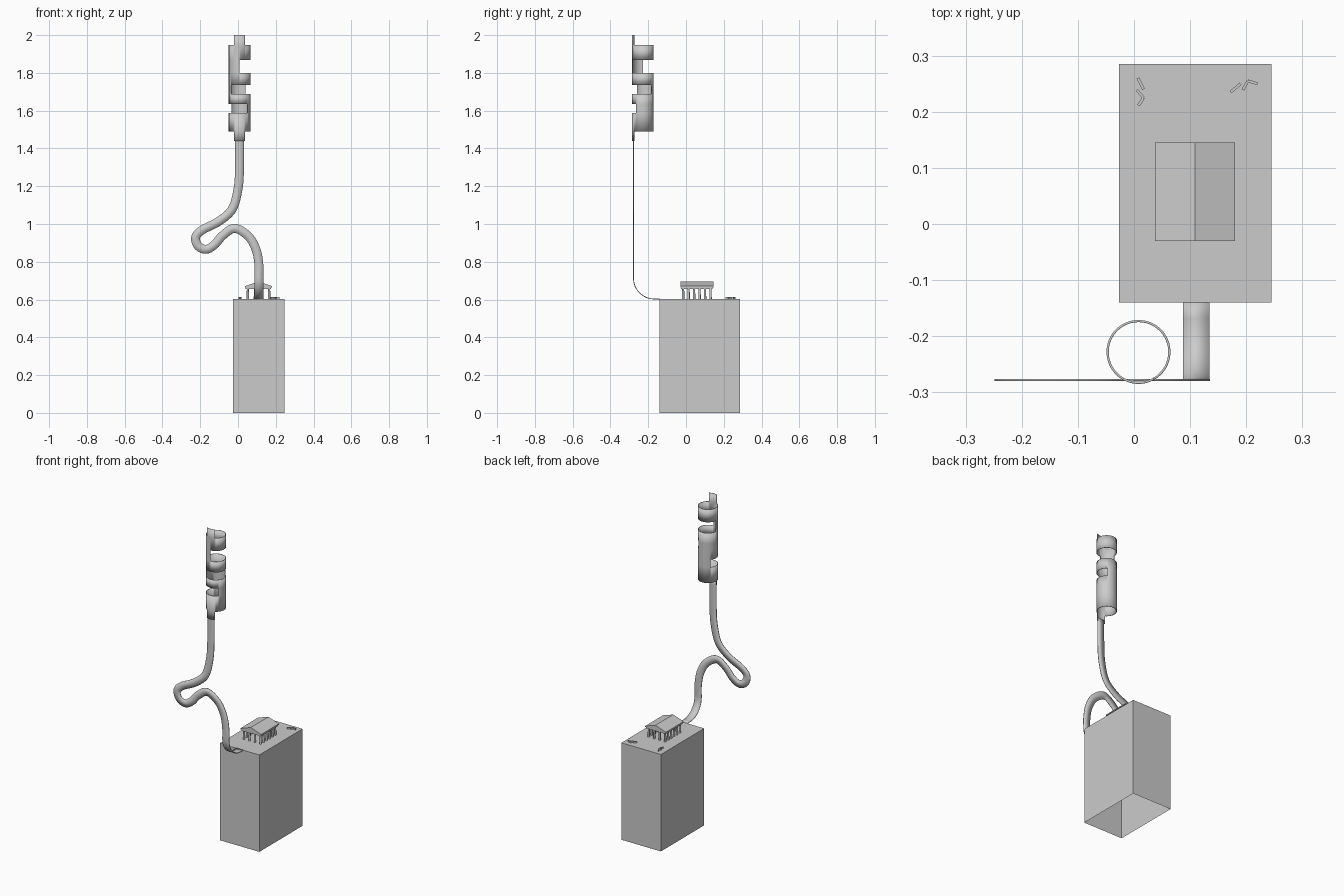
import bpy, bmesh
from math import sin, cos, pi, radians, atan2, hypot
from mathutils import Vector, Matrix

if "Cube" in bpy.data.objects:
    bpy.data.objects.remove(bpy.data.objects["Cube"])

grey = bpy.data.materials.new("plain grey")
grey.diffuse_color = (0.6, 0.6, 0.6, 1)
grey.use_nodes = True
grey.node_tree.nodes["Principled BSDF"].inputs["Base Color"].default_value = grey.diffuse_color


def add_object(name, bm, smooth=False, thickness=0):
    me = bpy.data.meshes.new(name)
    bm.to_mesh(me)
    bm.free()
    me.materials.append(grey)
    ob = bpy.data.objects.new(name, me)
    bpy.context.collection.objects.link(ob)
    if thickness:
        mod = ob.modifiers.new("thickness", 'SOLIDIFY')
        mod.thickness = thickness
        mod.offset = 0
    if smooth:
        bpy.ops.object.select_all(action='DESELECT')
        ob.select_set(True)
        bpy.context.view_layer.objects.active = ob
        bpy.ops.object.shade_smooth_by_angle(angle=radians(35))
    return ob


def box(bm, lo, hi):
    lo, hi = Vector(lo), Vector(hi)
    m = Matrix.Translation((lo + hi) / 2) @ Matrix.Diagonal((*(hi - lo), 1))
    return bmesh.ops.create_cube(bm, size=1, matrix=m)


# Hollow plinth, open underneath
TOP = 0.603
bm = bmesh.new()
box(bm, (-0.027, -0.14, 0), (0.245, 0.285, TOP))
bm.normal_update()
bmesh.ops.delete(bm, geom=[f for f in bm.faces if f.normal.z < -0.5], context='FACES_ONLY')
add_object("plinth", bm)

# Pavilion: pitched roof on a slab
X0, X1, Y0, Y1 = 0.037, 0.18, -0.03, 0.145
bm = bmesh.new()
box(bm, (X0 + 0.004, Y0 + 0.004, 0.657), (X1 - 0.004, Y1 - 0.004, 0.667))
gable = [(X0, 0.665), (X1, 0.665), (X1, 0.671), ((X0 + X1) / 2, 0.695), (X0, 0.671)]
face = bm.faces.new([bm.verts.new((x, Y0, z)) for x, z in gable])
ext = bmesh.ops.extrude_face_region(bm, geom=[face], use_keep_orig=True)
for v in ext["geom"]:
    if isinstance(v, bmesh.types.BMVert):
        v.co.y = Y1
bmesh.ops.recalc_face_normals(bm, faces=bm.faces)
add_object("pavilion_roof", bm)

# Columns around the edge of the pavilion
bm = bmesh.new()
NX, NY = 4, 6
for i in range(NX):
    for j in range(NY):
        if 0 < i < NX - 1 and 0 < j < NY - 1:
            continue
        x = X0 + 0.015 + i * (X1 - X0 - 0.03) / (NX - 1)
        y = Y0 + 0.015 + j * (Y1 - Y0 - 0.03) / (NY - 1)
        bmesh.ops.create_cone(bm, cap_ends=True, segments=12, radius1=0.0065, radius2=0.0055,
                              depth=0.056, matrix=Matrix.Translation((x, y, TOP + 0.028)))
add_object("pavilion_columns", bm, smooth=True)

# Small sticks lying on the plinth
bm = bmesh.new()
sticks = [(.007, .26, .017, .24), (.005, .239, .017, .225), (.017, .225, .008, .211),
          (.172, .235, .19, .25), (.194, .239, .203, .255), (.203, .255, .22, .25)]
for ax, ay, bx, by in sticks:
    m = (Matrix.Translation(((ax + bx) / 2, (ay + by) / 2, TOP + 0.005))
         @ Matrix.Rotation(atan2(by - ay, bx - ax), 4, 'Z')
         @ Matrix.Diagonal((hypot(bx - ax, by - ay), 0.005, 0.01, 1)))
    bmesh.ops.create_cube(bm, size=1, matrix=m)
add_object("sticks", bm)

# Ribbon: leaves the plinth, bends upward, then winds in a vertical plane
PLANE_Y, CX, R, HALF = -0.278, 0.111, 0.11, 0.0235
xz = [(CX, 0.72), (.111, .78), (.097, .86), (.058, .932), (-.016, .977), (-.08, .94),
      (-.125, .89), (-.17, .866), (-.212, .885), (-.224, .93), (-.19, .968),
      (-.1, 1.015), (-.03, 1.08), (0, 1.185), (.008, 1.29), (.009, 1.46)]


def catmull(points, steps=8):
    p = [Vector(q) for q in points]
    p = [2 * p[0] - p[1]] + p + [2 * p[-1] - p[-2]]
    out = []
    for a, b, c, d in zip(p, p[1:], p[2:], p[3:]):
        for s in range(steps):
            t = s / steps
            out.append(0.5 * (2 * b + (c - a) * t + (2 * a - 5 * b + 4 * c - d) * t * t
                              + (3 * b - a - 3 * c + d) * t ** 3))
    return out + [p[-2]]


rows = [(Vector((CX, -0.14, TOP)), Vector((1, 0, 0)))]
for k in range(13):
    a = k / 12 * pi / 2
    rows.append((Vector((CX, PLANE_Y + R - R * sin(a), TOP + R - R * cos(a))), Vector((1, 0, 0))))
path = catmull(xz)
for k, q in enumerate(path):
    t = (path[min(k + 1, len(path) - 1)] - path[max(k - 1, 0)]).normalized()
    side = Vector((t.y, 0, -t.x)) if k else Vector((1, 0, 0))
    rows.append((Vector((q.x, PLANE_Y, q.y)), side))
bm = bmesh.new()
pairs = [(bm.verts.new(c - s * HALF), bm.verts.new(c + s * HALF)) for c, s in rows]
for (a, b), (c, d) in zip(pairs, pairs[1:]):
    bm.faces.new((a, b, d, c))
add_object("ribbon", bm, smooth=True, thickness=0.004)

# Slotted tube: each band is (z low, z high, start angle, end angle)
bands = [(1.44, 1.49, 240, 300), (1.49, 1.587, 0, 360), (1.587, 1.635, -40, 140),
         (1.635, 1.687, 0, 360), (1.687, 1.735, 55, 215), (1.735, 1.80, 0, 360),
         (1.80, 1.868, 180, 270), (1.868, 1.947, 0, 360), (1.947, 2.0, 240, 300)]
bm = bmesh.new()
STEP = 5
for z0, z1, a0, a1 in bands:
    cols = []
    for deg in range(a0, a1 + 1, STEP):
        x, y = 0.008 + 0.055 * cos(radians(deg)), -0.228 + 0.055 * sin(radians(deg))
        cols.append((bm.verts.new((x, y, z0)), bm.verts.new((x, y, z1))))
    for (a, b), (c, d) in zip(cols, cols[1:]):
        bm.faces.new((a, c, d, b))
bmesh.ops.remove_doubles(bm, verts=bm.verts, dist=1e-5)
add_object("slotted_tube", bm, smooth=True, thickness=0.004)
